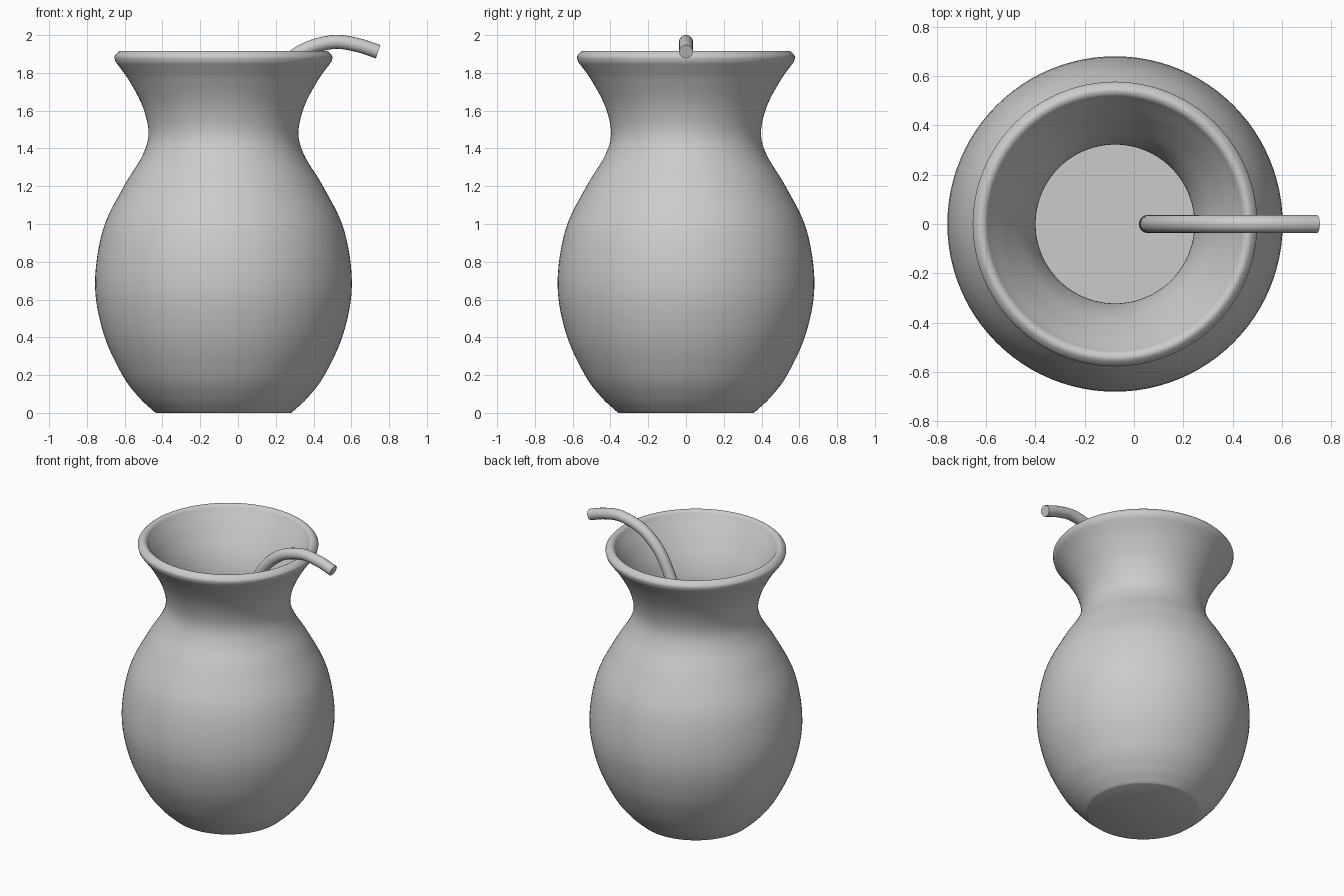
import bpy, bmesh, math
from mathutils import Vector

if "Cube" in bpy.data.objects:
    bpy.data.objects.remove(bpy.data.objects["Cube"])

AXIS_X = -0.077


def spline(pts, steps=6):
    """Smooth curve through the given points."""
    v = [Vector(p) for p in pts]
    v = [2 * v[0] - v[1]] + v + [2 * v[-1] - v[-2]]
    out = []
    for i in range(1, len(v) - 2):
        a, b, c, d = v[i - 1:i + 3]
        for k in range(steps):
            t = k / steps
            out.append(0.5 * (2 * b + (c - a) * t + (2 * a - 5 * b + 4 * c - d) * t * t
                              + (3 * b - a - 3 * c + d) * t ** 3))
    return out + [v[-2]]


def lathe(name, profile, x, sides=96):
    bm = bmesh.new()
    vs = [bm.verts.new((p[0], 0, p[1])) for p in profile]
    es = [bm.edges.new(e) for e in zip(vs, vs[1:])]
    bmesh.ops.spin(bm, geom=vs + es, axis=(0, 0, 1), cent=(0, 0, 0),
                   angle=math.tau, steps=sides)
    bmesh.ops.remove_doubles(bm, verts=bm.verts, dist=1e-5)
    bmesh.ops.recalc_face_normals(bm, faces=bm.faces)
    me = bpy.data.meshes.new(name)
    bm.to_mesh(me)
    bm.free()
    ob = bpy.data.objects.new(name, me)
    bpy.context.collection.objects.link(ob)
    ob.location.x = x
    return ob


def smooth(ob):
    bpy.ops.object.select_all(action='DESELECT')
    ob.select_set(True)
    bpy.context.view_layer.objects.active = ob
    bpy.ops.object.shade_smooth_by_angle(angle=math.radians(40))


# Vessel: outer wall, rolled rim, inner wall and floor in one profile
outer = spline([(0.365, 0.005), (0.445, 0.08), (0.535, 0.2), (0.635, 0.42), (0.68, 0.68),
                (0.638, 0.97), (0.527, 1.2), (0.43, 1.36), (0.397, 1.48),
                (0.427, 1.62), (0.50, 1.76), (0.572, 1.86)])
rim = spline([(0.572, 1.86), (0.576, 1.888), (0.55, 1.915), (0.525, 1.91), (0.508, 1.885)], 4)
inner = spline([(0.508, 1.885), (0.44, 1.78), (0.358, 1.63), (0.322, 1.48), (0.365, 1.33),
                (0.465, 1.16), (0.57, 0.95), (0.61, 0.68), (0.565, 0.42), (0.46, 0.2),
                (0.36, 0.08)])
vessel = lathe("vessel", [(0, 0), (0.355, 0)] + outer + rim[1:] + inner[1:] + [(0, 0.08)], AXIS_X)
smooth(vessel)

# Bent straw hooked over the rim
path = spline([(0.057, 0, 0.08), (0.057, 0, 0.7), (0.058, 0, 1.2), (0.07, 0, 1.45), (0.12, 0, 1.63),
               (0.21, 0, 1.80), (0.34, 0, 1.915), (0.50, 0, 1.963),
               (0.63, 0, 1.948), (0.742, 0, 1.912)], 8)
cu = bpy.data.curves.new("straw", 'CURVE')
cu.dimensions = '3D'
cu.bevel_depth = 0.037
cu.bevel_resolution = 6
cu.use_fill_caps = True
sp = cu.splines.new('POLY')
sp.points.add(len(path) - 1)
for q, p in zip(sp.points, path):
    q.co = (*p, 1)
straw = bpy.data.objects.new("straw", cu)
bpy.context.collection.objects.link(straw)
bpy.ops.object.select_all(action='DESELECT')
straw.select_set(True)
bpy.context.view_layer.objects.active = straw
bpy.ops.object.convert(target='MESH')
smooth(bpy.context.object)
